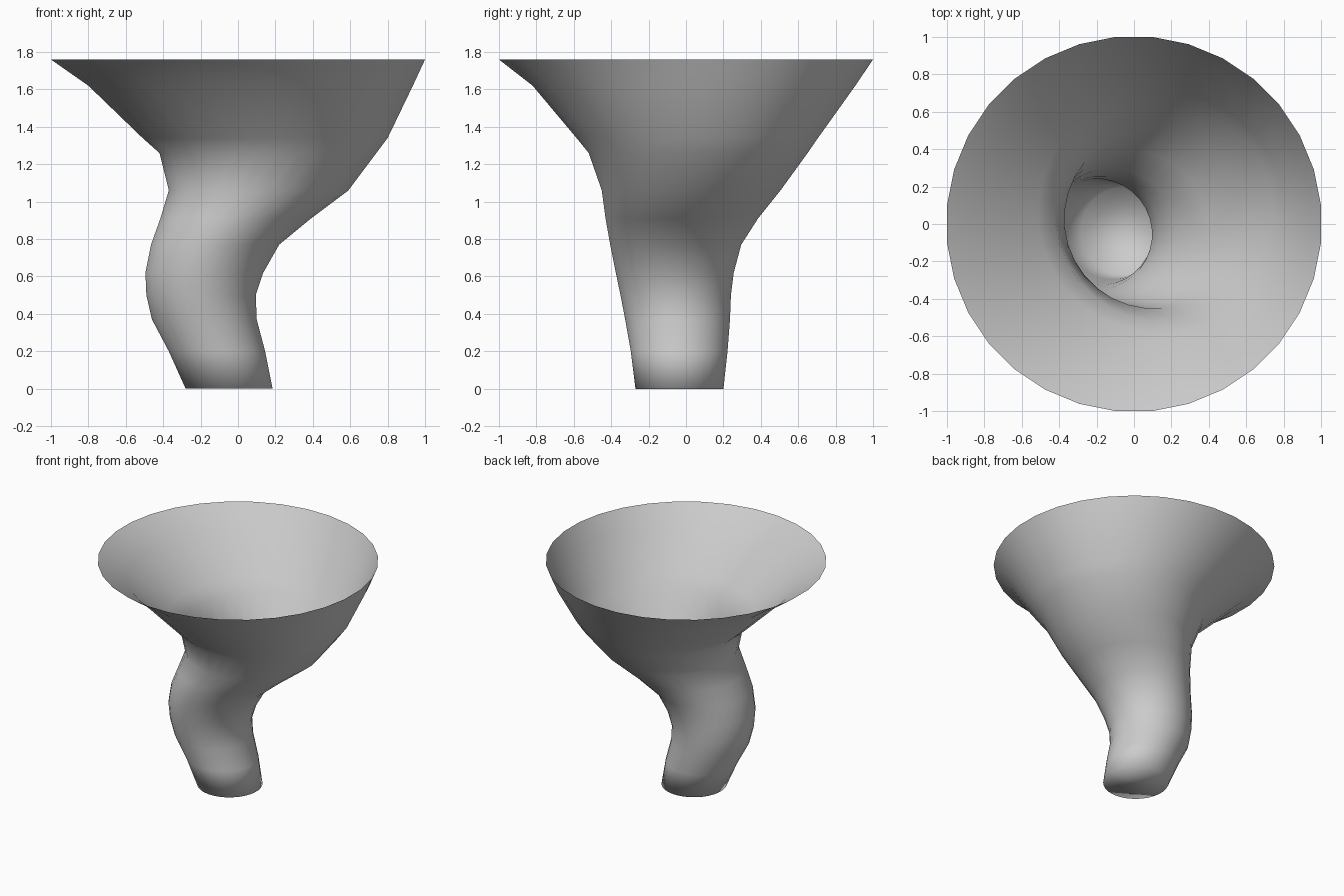
import bpy, bmesh, math

if "Cube" in bpy.data.objects:
    bpy.data.objects.remove(bpy.data.objects["Cube"])

SIDES = 32
HALF = math.pi / SIDES

# Section profile: height, left x, right x, front y, back y
SECTIONS = [
    (0.00, -0.28, 0.185, -0.27, 0.20),
    (0.20, -0.37, 0.145, -0.295, 0.222),
    (0.37, -0.46, 0.10, -0.325, 0.235),
    (0.50, -0.49, 0.095, -0.35, 0.24),
    (0.62, -0.495, 0.135, -0.375, 0.255),
    (0.77, -0.465, 0.22, -0.405, 0.295),
    (0.91, -0.415, 0.39, -0.43, 0.385),
    (1.06, -0.37, 0.59, -0.45, 0.505),
    (1.26, -0.42, 0.74, -0.52, 0.65),
    (1.34, -0.51, 0.80, -0.585, 0.705),
    (1.62, -0.80, 0.935, -0.82, 0.905),
    (1.76, -1.00, 1.00, -1.00, 1.00),
]


def add_ring(bm, z, left, right, front, back):
    """Add one horizontal elliptical ring filling the given extents."""
    cx, cy = (left + right) / 2, (front + back) / 2
    rx = (right - left) / 2 / math.cos(HALF)
    ry = (back - front) / 2 / math.cos(HALF)
    angles = [HALF + 2 * HALF * i for i in range(SIDES)]
    return [bm.verts.new((cx + rx * math.cos(a), cy + ry * math.sin(a), z))
            for a in angles]


# Bent horn: thin open-topped shell with a closed foot
bm = bmesh.new()
rings = [add_ring(bm, *section) for section in SECTIONS]
for low, high in zip(rings, rings[1:]):
    for i in range(SIDES):
        j = (i + 1) % SIDES
        bm.faces.new((low[i], low[j], high[j], high[i]))

# Flat cap under the foot
bm.faces.new(rings[0][::-1])

for face in bm.faces:
    face.smooth = True
mesh = bpy.data.meshes.new("horn_shell")
bm.to_mesh(mesh)
bm.free()
horn = bpy.data.objects.new("horn_shell", mesh)
bpy.context.collection.objects.link(horn)
